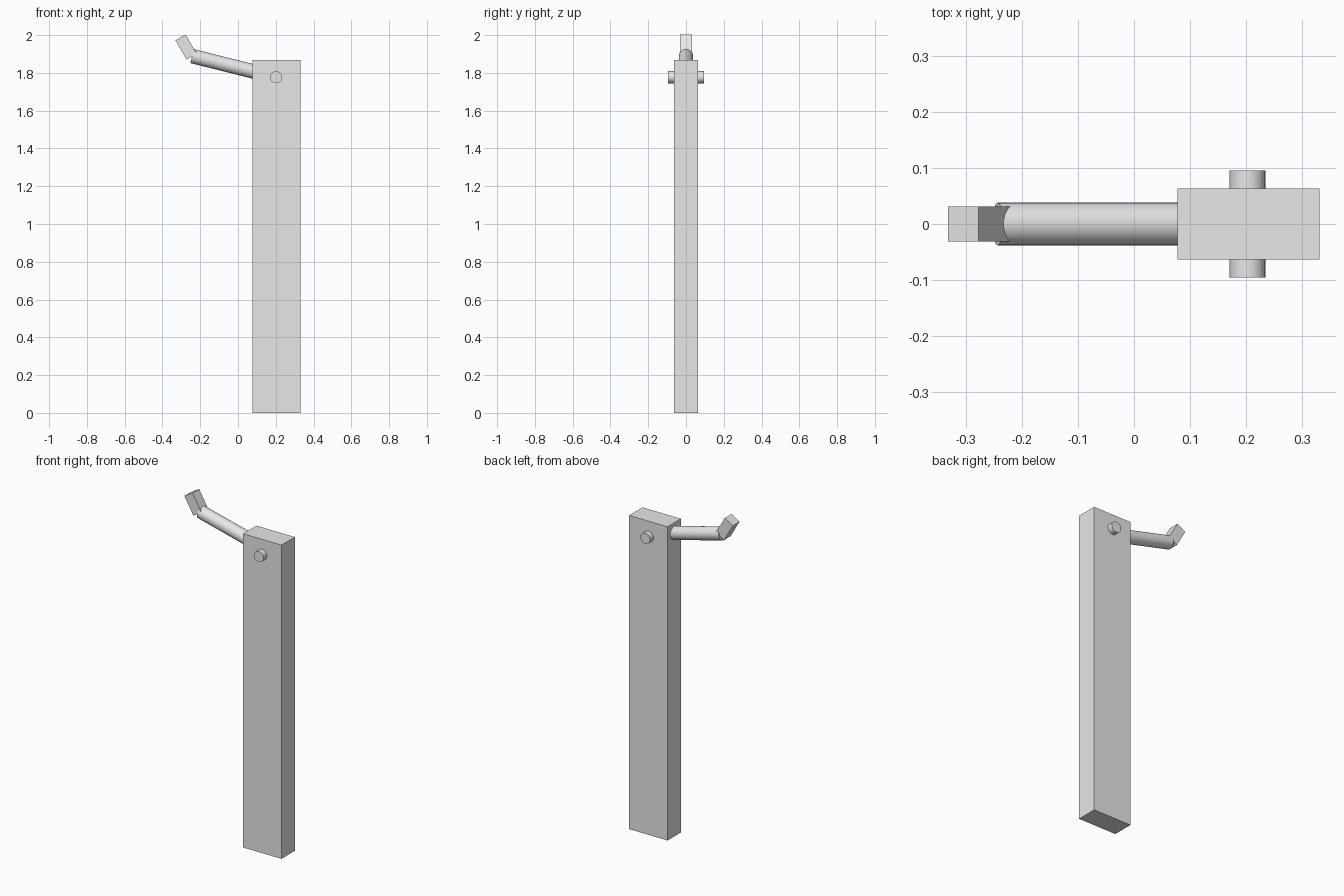
import bpy
import math
from mathutils import Vector

cube = bpy.data.objects.get("Cube")
if cube:
    bpy.data.objects.remove(cube, do_unlink=True)

grey = bpy.data.materials.new("plain_grey")
grey.use_nodes = True
grey.diffuse_color = (0.8, 0.8, 0.8, 1)
grey.node_tree.nodes["Principled BSDF"].inputs["Base Color"].default_value = (0.8, 0.8, 0.8, 1)


def finish(name):
    ob = bpy.context.object
    ob.name = name
    ob.data.materials.append(grey)
    return ob


def box(name, centre, size, tilt=0):
    """Box of full size, tilted about the y axis."""
    bpy.ops.mesh.primitive_cube_add(size=1, location=centre, rotation=(0, tilt, 0))
    bpy.context.object.scale = size
    bpy.ops.object.transform_apply(location=False, rotation=False, scale=True)
    return finish(name)


def rod(name, start, end, radius):
    """Smooth capped cylinder between two points."""
    a, b = Vector(start), Vector(end)
    bpy.ops.mesh.primitive_cylinder_add(
        vertices=32, radius=radius, depth=(b - a).length, location=(a + b) / 2)
    ob = finish(name)
    ob.rotation_euler = (b - a).to_track_quat('Z', 'Y').to_euler()
    bpy.ops.object.shade_smooth_by_angle(angle=math.radians(30))
    return ob


# Upright post
box("post", (0.204, 0, 0.934), (0.253, 0.126, 1.868))

# Pivot pin through the post
rod("pivot_pin", (0.202, -0.095, 1.777), (0.202, 0.095, 1.777), 0.032)

# Lever arm running from the pin out of the post
rod("lever_arm", (0.202, 0, 1.777), (-0.243, 0, 1.889), 0.038)

# Square tip bent upwards at the end of the arm
box("lever_tip", (-0.275, 0, 1.937), (0.062, 0.063, 0.117), math.radians(-30))
